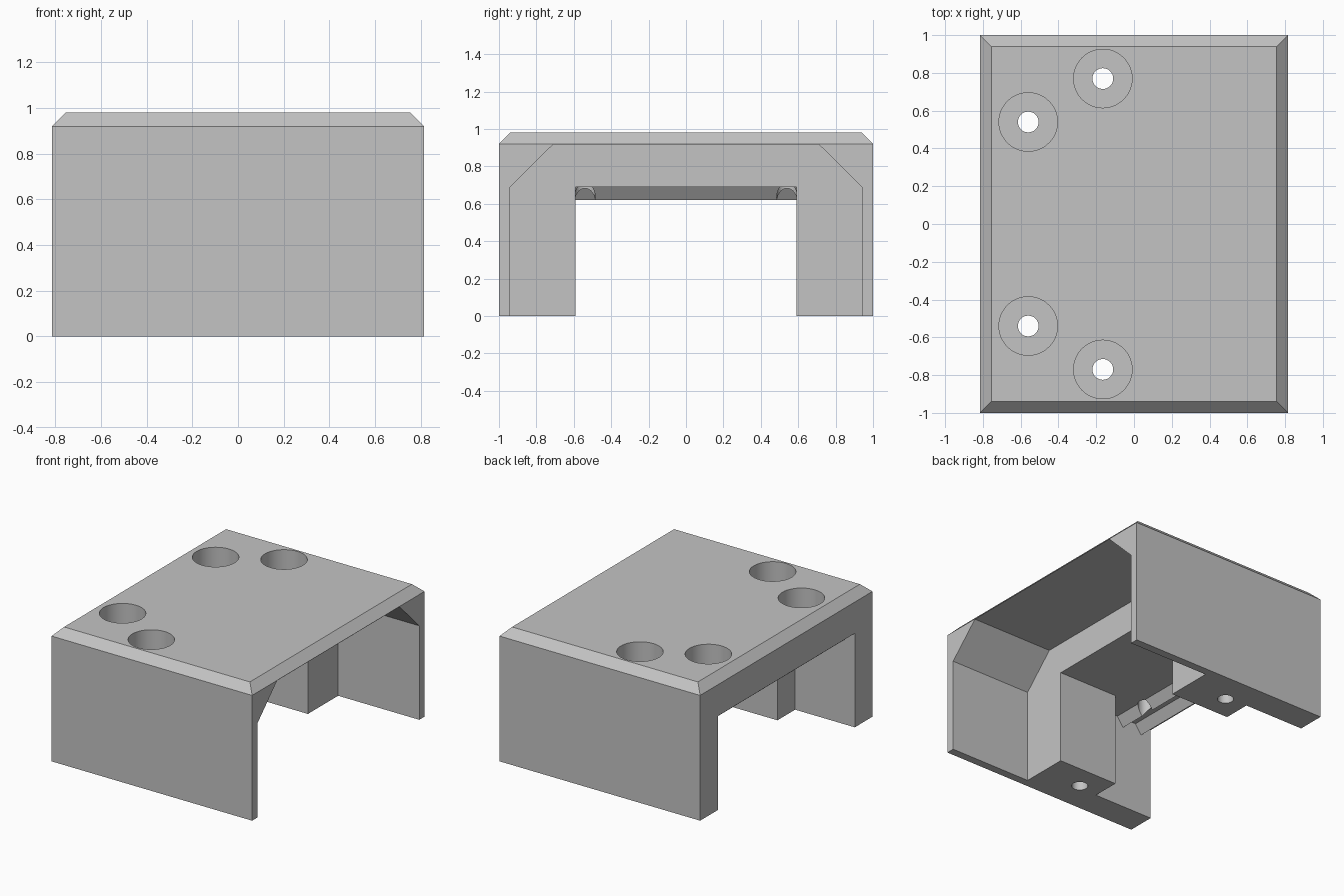
import bpy, bmesh
from mathutils import Vector

if "Cube" in bpy.data.objects:
    bpy.data.objects.remove(bpy.data.objects["Cube"], do_unlink=True)

grey = bpy.data.materials.new("plain grey")
grey.use_nodes = True
grey.diffuse_color = (0.55, 0.55, 0.55, 1)
grey.node_tree.nodes["Principled BSDF"].inputs["Base Color"].default_value = (0.55, 0.55, 0.55, 1)

HALF_X, HEIGHT, CHAMFER = 0.815, 0.98, 0.06
CEILING = 0.69


def finish(name, bm):
    bmesh.ops.recalc_face_normals(bm, faces=bm.faces)
    mesh = bpy.data.meshes.new(name)
    bm.to_mesh(mesh)
    bm.free()
    mesh.materials.append(grey)
    obj = bpy.data.objects.new(name, mesh)
    bpy.context.collection.objects.link(obj)
    return obj


def prism(name, points, start, end, axis):
    """Extrude a profile: (y, z) points along X, or (x, z) points along Y."""
    bm = bmesh.new()
    place = (lambda a, b: (start, a, b)) if axis == "X" else (lambda a, b: (a, start, b))
    face = bm.faces.new([bm.verts.new(place(a, b)) for a, b in points])
    grown = bmesh.ops.extrude_face_region(bm, geom=[face])["geom"]
    shift = Vector((end - start, 0, 0)) if axis == "X" else Vector((0, end - start, 0))
    bmesh.ops.translate(bm, vec=shift, verts=[v for v in grown if isinstance(v, bmesh.types.BMVert)])
    return finish(name, bm)


def channel(name, half_width, top, start, end):
    w = half_width
    return prism(name, [(-w, -0.1), (w, -0.1), (w, top), (-w, top)], start, end, "X")


def drill(name, x, y, radius, bottom, top, sides=48):
    bpy.ops.mesh.primitive_cylinder_add(vertices=sides, radius=radius, depth=top - bottom,
                                        location=(x, y, (top + bottom) / 2))
    obj = bpy.context.object
    obj.name = name
    obj.data.materials.append(grey)
    return obj


def combine(target, tool, operation):
    mod = target.modifiers.new("combine", "BOOLEAN")
    mod.operation, mod.solver, mod.object = operation, "EXACT", tool
    bpy.context.view_layer.update()
    graph = bpy.context.evaluated_depsgraph_get()
    mesh = bpy.data.meshes.new_from_object(target.evaluated_get(graph))
    target.modifiers.clear()
    target.data = mesh
    bpy.data.objects.remove(tool, do_unlink=True)


# Outer block with a chamfered top rim
bm = bmesh.new()
bmesh.ops.create_cube(bm, size=1)
bmesh.ops.scale(bm, vec=(2 * HALF_X, 2, HEIGHT), verts=bm.verts)
bmesh.ops.translate(bm, vec=(0, 0, HEIGHT / 2), verts=bm.verts)
rim = [e for e in bm.edges if all(v.co.z > HEIGHT / 2 for v in e.verts)]
bmesh.ops.bevel(bm, geom=rim, offset=CHAMFER, segments=1, affect="EDGES")
body = finish("mounting_cover", bm)

# Thin walled bay with sloped upper corners, open towards +x
bay = [(-0.94, -0.1), (0.94, -0.1), (0.94, CEILING), (0.71, 0.918), (-0.71, 0.918), (-0.94, CEILING)]
combine(body, prism("bay_cutter", bay, 0.155, 0.9, "X"), "DIFFERENCE")

# Passage between the screw blocks and the wider bay at -x
combine(body, channel("passage_cutter", 0.59, CEILING, -0.4, 0.2), "DIFFERENCE")
combine(body, channel("rear_cutter", 0.795, CEILING, -0.9, -0.33), "DIFFERENCE")

# Two ridges under the ceiling
for x in (-0.57, -0.73):
    ridge = [(x - 0.05, CEILING), (x, 0.62), (x + 0.05, CEILING), (x + 0.05, 0.7), (x - 0.05, 0.7)]
    combine(body, prism("ceiling_ridge", ridge, -0.81, 0.81, "Y"), "UNION")

# Counterbored screw holes, mirrored across y
for x, y in ((-0.165, 0.77), (-0.56, 0.54)):
    for side in (-1, 1):
        combine(body, drill("counterbore", x, side * y, 0.155, 0.77, 1.1), "DIFFERENCE")
        combine(body, drill("screw_hole", x, side * y, 0.055, -0.1, 0.9, 32), "DIFFERENCE")

# Smooth bores, crisp edges elsewhere
bpy.ops.object.select_all(action="DESELECT")
body.select_set(True)
bpy.context.view_layer.objects.active = body
bpy.ops.object.shade_smooth_by_angle(angle=0.5)
